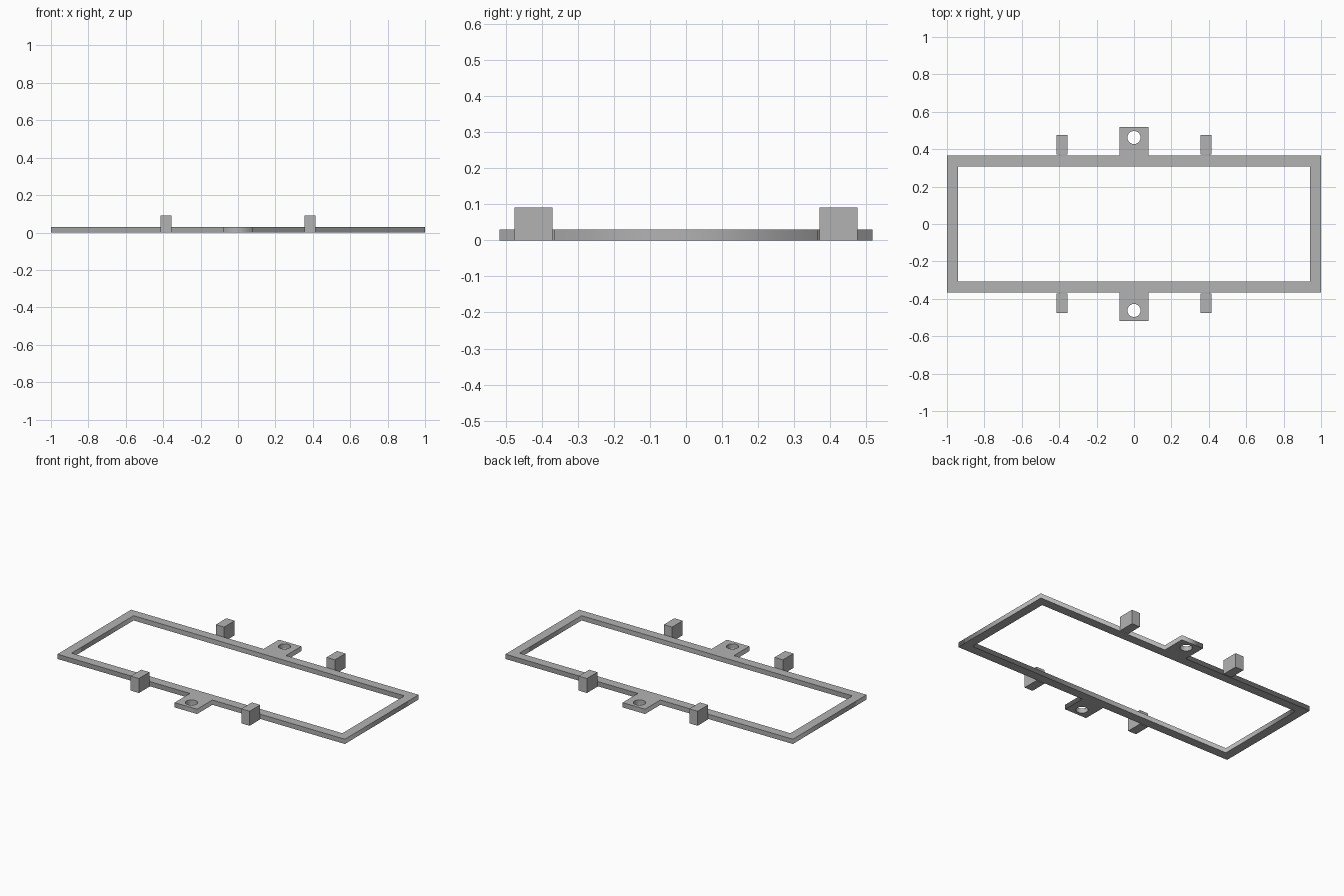
import bpy
from math import cos, sin, tau

cube = bpy.data.objects.get("Cube")
if cube:
    bpy.data.objects.remove(cube, do_unlink=True)

grey = bpy.data.materials.new("plain_grey")
grey.use_nodes = True
colour = (0.45, 0.45, 0.45, 1)
grey.diffuse_color = colour
grey.node_tree.nodes["Principled BSDF"].inputs["Base Color"].default_value = colour

THICK = 0.03
FRAME_Y = 0.366
TAB_X, TAB_Y = 0.078, 0.518
HOLE_Y, HOLE_R = 0.462, 0.035


def rectangle(x, y):
    return [(-x, -y), (x, -y), (x, y), (-x, y)]


def circle(cy, r, sides=32):
    return [(r * cos(tau * i / sides), cy + r * sin(tau * i / sides))
            for i in range(sides)]


# Flat frame outline with a mounting tab on each long side
half = [(1, -FRAME_Y), (1, FRAME_Y), (TAB_X, FRAME_Y),
        (TAB_X, TAB_Y), (-TAB_X, TAB_Y), (-TAB_X, FRAME_Y)]
outline = half + [(-x, -y) for x, y in half]
loops = [outline, rectangle(0.942, 0.308),
         circle(HOLE_Y, HOLE_R), circle(-HOLE_Y, HOLE_R)]

# Filled outline, with the opening and screw holes cut out of it
curve = bpy.data.curves.new("frame_profile", 'CURVE')
curve.dimensions = '2D'
curve.fill_mode = 'BOTH'
curve.extrude = THICK / 2
for loop in loops:
    spline = curve.splines.new('POLY')
    spline.points.add(len(loop) - 1)
    for point, (x, y) in zip(spline.points, loop):
        point.co = (x, y, 0, 1)
    spline.use_cyclic_u = True
curve.materials.append(grey)
frame = bpy.data.objects.new("frame_with_tabs", curve)
frame.location.z = THICK / 2
bpy.context.collection.objects.link(frame)
bpy.ops.object.select_all(action='DESELECT')
frame.select_set(True)
bpy.context.view_layer.objects.active = frame
bpy.ops.object.convert(target='MESH')

# Upright blocks just outside the long sides
for side_y, y_name in ((-1, "front"), (1, "back")):
    for side_x, x_name in ((-1, "right"), (1, "left")):
        bpy.ops.mesh.primitive_cube_add(
            size=1, location=(side_x * 0.385, side_y * 0.4235, 0.0455))
        block = bpy.context.object
        block.name = f"{y_name}_{x_name}_block"
        block.scale = (0.058, 0.105, 0.091)
        block.data.materials.append(grey)
